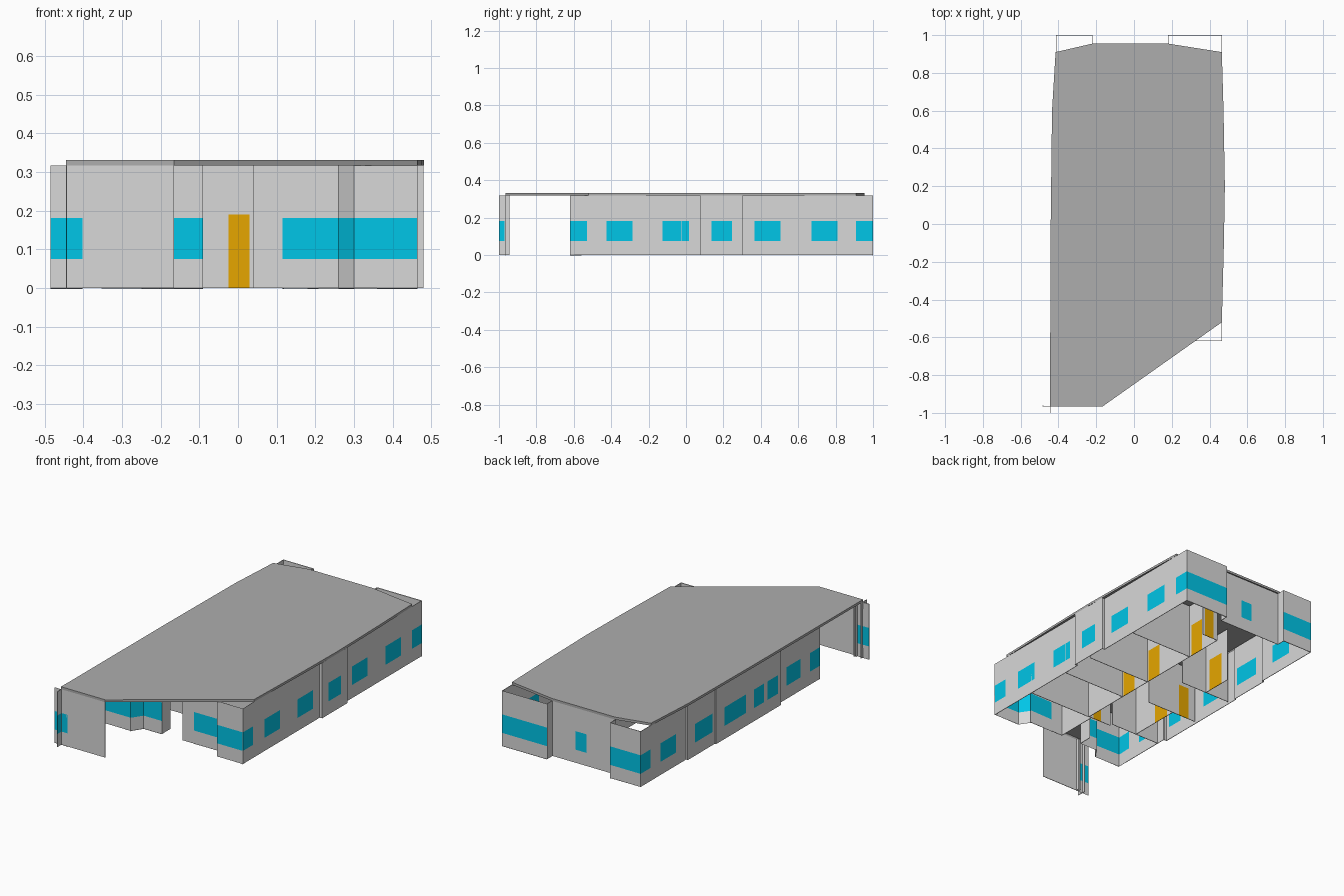
import bpy
import bmesh
from mathutils import Vector

cube = bpy.data.objects.get("Cube")
if cube:
    bpy.data.objects.remove(cube)


def material(name, rgb):
    m = bpy.data.materials.new(name)
    m.use_nodes = True
    m.diffuse_color = (*rgb, 1)
    m.node_tree.nodes["Principled BSDF"].inputs["Base Color"].default_value = (*rgb, 1)
    return m


WALL = material("light grey wall", (0.69, 0.69, 0.69))
GLASS = material("blue window", (0.0, 0.57, 0.81))
DOOR = material("amber door", (0.79, 0.38, 0.0))
ROOF = material("grey roof", (0.42, 0.42, 0.42))

HEIGHT = 0.317
THICK = 0.003
SILL, HEAD, DOOR_TOP = 0.075, 0.181, 0.19


def make_object(name, bm, materials):
    mesh = bpy.data.meshes.new(name)
    bm.to_mesh(mesh)
    bm.free()
    for m in materials:
        mesh.materials.append(m)
    ob = bpy.data.objects.new(name, mesh)
    bpy.context.collection.objects.link(ob)
    return ob


def wall(name, p, q, windows=(), doors=()):
    """Thin upright panel from p to q, outside on the right; spans are
    absolute coordinates along the panel's longer axis."""
    p, q = Vector(p), Vector(q)
    axis = 0 if abs(q.x - p.x) > abs(q.y - p.y) else 1
    length = q[axis] - p[axis]

    def params(spans):
        return [sorted((c - p[axis]) / length for c in s) for s in spans]
    wins, drs = params(windows), params(doors)
    cuts = sorted({0.0, 1.0, *(t for s in wins + drs for t in s)})
    levels = [0, HEIGHT]
    if wins:
        levels += [SILL, HEAD]
    if drs:
        levels.append(DOOR_TOP)
    levels.sort()
    bm = bmesh.new()
    grid = [[bm.verts.new((*p.lerp(q, t), z)) for z in levels] for t in cuts]
    for i in range(len(cuts) - 1):
        mid = (cuts[i] + cuts[i + 1]) / 2
        for j in range(len(levels) - 1):
            z = (levels[j] + levels[j + 1]) / 2
            f = bm.faces.new((grid[i][j], grid[i + 1][j],
                              grid[i + 1][j + 1], grid[i][j + 1]))
            if SILL < z < HEAD and any(a < mid < b for a, b in wins):
                f.material_index = 1
            if z < DOOR_TOP and any(a < mid < b for a, b in drs):
                f.material_index = 2
    ob = make_object(name, bm, (WALL, GLASS, DOOR))
    mod = ob.modifiers.new("thickness", "SOLIDIFY")
    mod.thickness = THICK
    mod.offset = -1


# Left long side, with a slightly projecting middle bay
E, EB, N, S = 0.465, 0.48, 1.0, -0.62
wall("left_wall_front", (E, S), (E, 0.075),
     [(S, -0.53), (-0.425, -0.285), (-0.125, 0.015)])
wall("left_bay", (EB, 0.075), (EB, 0.305), [(0.135, 0.245)])
wall("left_bay_front_return", (E, 0.075), (EB, 0.075))
wall("left_bay_back_return", (EB, 0.305), (E, 0.305))
wall("left_wall_back", (E, 0.305), (E, N),
     [(0.365, 0.505), (0.67, 0.81), (0.91, N)])

# Back: two corner bays and a recessed middle
W, BACK = -0.413, 0.95
wall("back_left_bay", (E, N), (0.18, N), [(0.18, E)])
wall("back_left_return", (0.18, N - THICK), (0.18, BACK))
wall("back_middle", (0.18, BACK), (-0.22, BACK), [(-0.035, 0.035)])
wall("back_right_return", (-0.22, BACK), (-0.22, N - THICK))
wall("back_right_bay", (-0.22, N), (W, N), [(W, -0.22)])

# Right long side, stepping outwards in the middle
WB, WC, STEP = -0.424, -0.432, -0.24
wall("right_wall_back", (W, N), (W, 0.59), [(0.91, N), (0.68, 0.82)])
wall("right_bay_back", (WB, 0.59), (WB, 0.345), [(0.365, 0.525)])
wall("right_bay_middle", (WC, 0.345), (WC, STEP),
     [(0.075, 0.27), (-0.09, 0.0), (-0.215, -0.12)])
wall("right_wall_front", (W, STEP), (W, S), [(-0.445, -0.32), (S, -0.53)])
wall("right_step_back", (W, 0.59), (WB, 0.59))
wall("right_step_middle", (WB, 0.345), (WC, 0.345))
wall("right_step_front", (WC, STEP), (W, STEP))

# Front: wrapped corner windows, angled reveals and an open entrance
F2, ENTRY = -0.56, -0.31
wall("front_right_bay", (W, S), (-0.245, S), [(W, -0.245)])
wall("front_right_angle", (-0.245, S), (-0.205, F2), [(S, F2)])
wall("front_right_window", (-0.205, F2), (-0.09, F2), [(-0.205, -0.09)])
wall("front_left_plain", (0.04, F2), (0.115, F2))
wall("front_left_window", (0.115, F2), (0.26, F2), [(0.115, 0.26)])
wall("front_left_angle", (0.26, F2), (0.30, S), [(F2, S)])
wall("front_left_bay", (0.30, S), (E, S), [(0.30, E)])
wall("entrance_right_side", (-0.09, F2 + THICK), (-0.09, -0.48))
wall("entrance_left_side", (0.04, ENTRY), (0.04, F2 + THICK))
wall("entrance_wall", (-0.09, ENTRY), (0.06, ENTRY), doors=[(-0.025, 0.03)])

# Free-standing porch wall and crossing fins
PORCH = -0.965
wall("porch_wall", (-0.403, PORCH), (-0.165, PORCH))
wall("porch_window_fin", (-0.485, PORCH), (-0.403, PORCH), [(-0.485, -0.403)])
wall("porch_cross_fin", (-0.445, -0.945), (-0.445, -1.0), [(-1.0, -0.97)])
for side, x in (("right", -0.413), ("left", -0.403)):
    wall(f"porch_short_fin_{side}", (x, -0.945), (x, PORCH))

# Corridor wall with doors to the left rooms
wall("corridor_left_wall", (0.06, ENTRY), (0.06, 0.77),
     doors=[(y - 0.045, y + 0.045) for y in (0.03, 0.24, 0.60)])
wall("corridor_end", (0.06, 0.77), (0.16, 0.77), doors=[(0.085, 0.145)])

# Doors to the right rooms
wall("right_rooms_back_wall", (-0.26, 0.48), (-0.26, 0.30), doors=[(0.33, 0.43)])
wall("right_rooms_front_wall", (-0.26, 0.02), (-0.26, -0.29), doors=[(-0.13, -0.03)])

# Cross partitions on both sides of the corridor
for i, y in enumerate((-0.31, -0.025, 0.185, 0.54)):
    wall(f"left_partition_{i}", (E, y), (0.06, y))
for i, (y, doors) in enumerate(((-0.29, ()), (0.02, [(-0.37, -0.30)]), (0.30, ()))):
    wall(f"right_partition_{i}", (-0.09, y), (W, y), doors=doors)

# Roof sheet with a shallow rim
outline = [(-0.445, -0.965), (-0.165, -0.965), (0.465, -0.52), (0.476, -0.1),
           (0.481, 0.2), (0.474, 0.6), (0.465, 0.91), (0.18, 0.955),
           (-0.22, 0.955), (-0.415, 0.91), (-0.434, 0.6), (-0.441, 0.0)]
bm = bmesh.new()
top = [bm.verts.new((x, y, 0.331)) for x, y in outline]
rim = [bm.verts.new((x, y, HEIGHT)) for x, y in outline]
bm.faces.new(top)
for i in range(len(outline)):
    j = (i + 1) % len(outline)
    bm.faces.new((rim[i], rim[j], top[j], top[i]))
make_object("roof", bm, (ROOF,))
